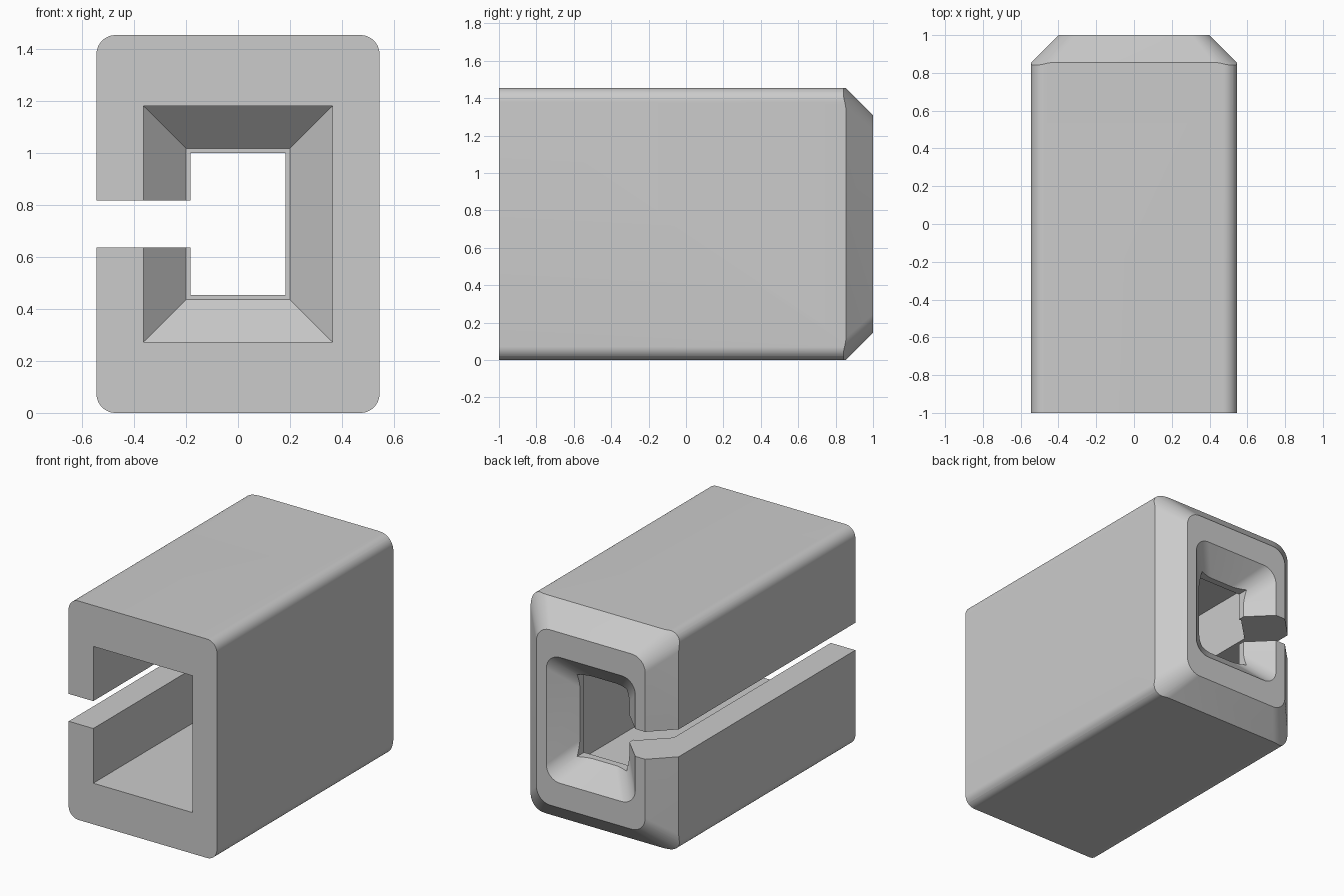
import bpy, bmesh, math

MID_Z = 0.7275  # height of the central axis

default = bpy.data.objects.get("Cube")
if default:
    bpy.data.objects.remove(default, do_unlink=True)

grey = bpy.data.materials.new("plain grey")
grey.use_nodes = True
colour = (0.6, 0.6, 0.6, 1)
grey.diffuse_color = colour
grey.node_tree.nodes["Principled BSDF"].inputs["Base Color"].default_value = colour


def outline(hx, hz, r, steps):
    """Rectangle with rounded corners, as (x, z) points."""
    if r == 0:
        return [(hx, hz), (-hx, hz), (-hx, -hz), (hx, -hz)]
    points = []
    for k, (sx, sz) in enumerate([(1, 1), (-1, 1), (-1, -1), (1, -1)]):
        for i in range(steps + 1):
            a = math.pi / 2 * (k + i / steps)
            points.append((sx * (hx - r) + r * math.cos(a),
                           sz * (hz - r) + r * math.sin(a)))
    return points


def loft(name, sections, steps=12):
    """Solid through sections of (y, half width, half height, corner radius)."""
    bm = bmesh.new()
    rings = [[bm.verts.new((x, y, z + MID_Z)) for x, z in outline(hx, hz, r, steps)]
             for y, hx, hz, r in sections]
    for a, b in zip(rings, rings[1:]):
        for i in range(len(a)):
            j = (i + 1) % len(a)
            bm.faces.new((a[i], a[j], b[j], b[i]))
    bm.faces.new(rings[0])
    bm.faces.new(rings[-1])
    bmesh.ops.recalc_face_normals(bm, faces=bm.faces)
    mesh = bpy.data.meshes.new(name)
    bm.to_mesh(mesh)
    bm.free()
    mesh.materials.append(grey)
    obj = bpy.data.objects.new(name, mesh)
    bpy.context.collection.objects.link(obj)
    return obj


# Outer block with rounded long edges
body = loft("slotted_housing", [(-1, 0.545, MID_Z, 0.073), (1.1, 0.545, MID_Z, 0.073)])

# Tapered envelope that chamfers the back end
nose = loft("nose_envelope", [(-1.2, 0.7, 0.8825, 0.14), (0.7, 0.7, 0.8825, 0.14),
                              (1, 0.4, 0.5825, 0.1)])

# Front cavity narrowing to a small step
cavity = loft("cavity_cutter", [(-1.1, 0.364, 0.4545, 0), (0.647, 0.364, 0.4545, 0),
                                (0.81, 0.2, 0.291, 0)])

# Rectangular throat and the rounded flare behind it
throat = loft("throat_cutter", [(0.7, 0.182, 0.273, 0), (1.02, 0.182, 0.273, 0)])
flare = loft("flare_cutter", [(0.855, 0.182, 0.273, 0.1), (1.05, 0.377, 0.468, 0.1)])

# Full-length slot through one side wall
slot = loft("slot_cutter", [(-1.2, 0.4, 0.091, 0), (1.2, 0.4, 0.091, 0)])
slot.location.x = -0.5

for tool, operation in [(nose, 'INTERSECT'), (cavity, 'DIFFERENCE'), (throat, 'DIFFERENCE'),
                        (flare, 'DIFFERENCE'), (slot, 'DIFFERENCE')]:
    mod = body.modifiers.new(tool.name, 'BOOLEAN')
    mod.object = tool
    mod.operation = operation
    mod.solver = 'EXACT'
    tool.hide_render = True

# Apply the cuts and remove the cutters
bpy.context.view_layer.update()
evaluated = body.evaluated_get(bpy.context.evaluated_depsgraph_get())
result = bpy.data.meshes.new_from_object(evaluated)
body.modifiers.clear()
body.data = result
for tool in (nose, cavity, throat, flare, slot):
    bpy.data.objects.remove(tool, do_unlink=True)

# Smooth rounded corners, sharp edges elsewhere
bpy.ops.object.select_all(action='DESELECT')
body.select_set(True)
bpy.context.view_layer.objects.active = body
bpy.ops.object.shade_smooth_by_angle(angle=math.radians(25))
